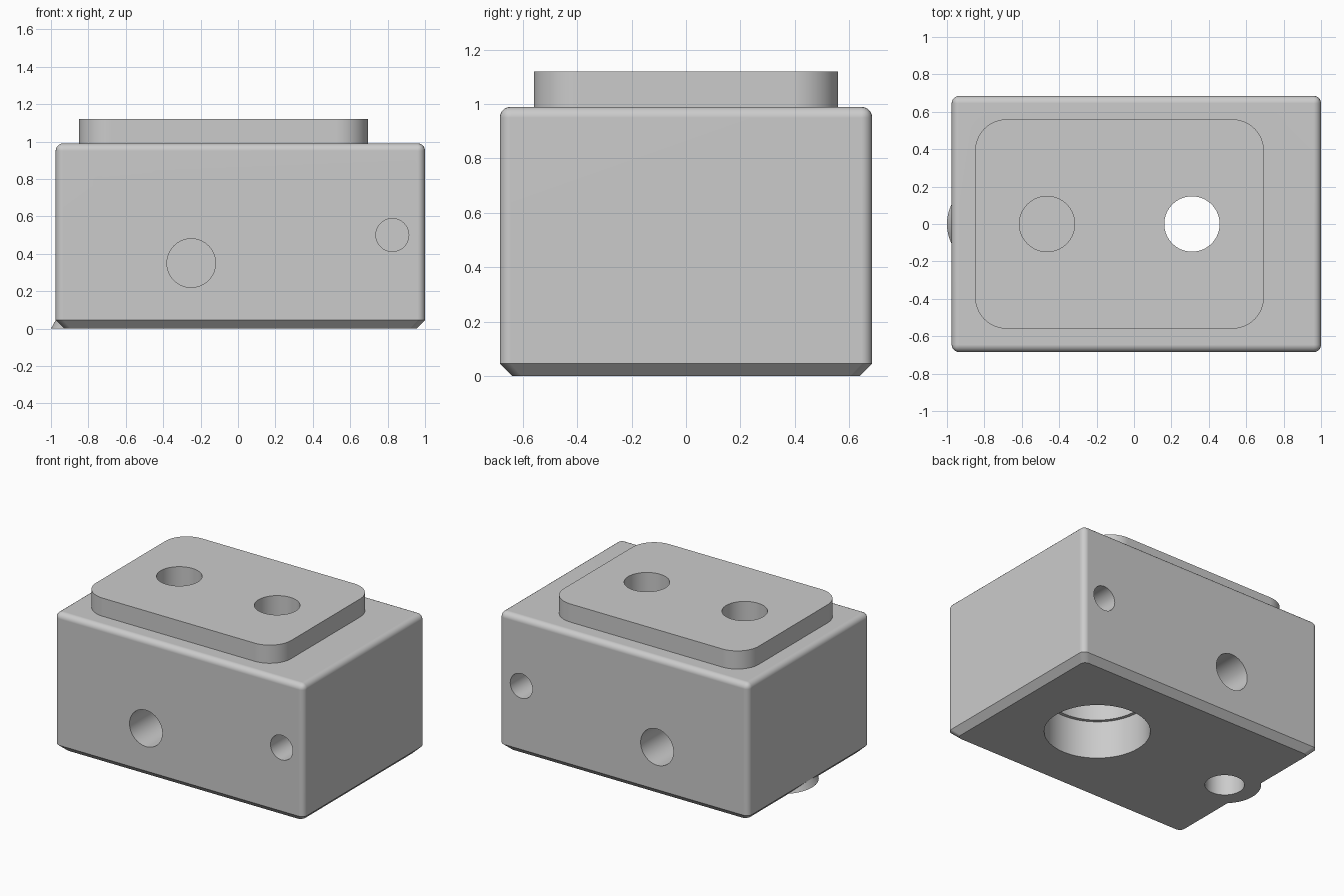
import bpy
import bmesh
from math import radians
from mathutils import Matrix, Vector

cube = bpy.data.objects.get("Cube")
if cube:
    bpy.data.objects.remove(cube, do_unlink=True)

grey = bpy.data.materials.new("machined_grey")
grey.use_nodes = True
grey.diffuse_color = (0.6, 0.6, 0.6, 1)
grey.node_tree.nodes["Principled BSDF"].inputs["Base Color"].default_value = (0.6, 0.6, 0.6, 1)


def make_object(name, bm):
    bmesh.ops.recalc_face_normals(bm, faces=bm.faces)
    mesh = bpy.data.meshes.new(name)
    bm.to_mesh(mesh)
    bm.free()
    mesh.materials.append(grey)
    obj = bpy.data.objects.new(name, mesh)
    bpy.context.collection.objects.link(obj)
    return obj


def box(low, high):
    low, high = Vector(low), Vector(high)
    bm = bmesh.new()
    bmesh.ops.create_cube(bm, size=1, matrix=Matrix.Translation((low + high) / 2)
                          @ Matrix.Diagonal((*(high - low), 1)))
    return bm


def bevel(bm, edges, width, segments):
    bmesh.ops.bevel(bm, geom=edges, offset=width, offset_type='OFFSET',
                    segments=segments, profile=0.5, affect='EDGES')


def upright(edge):
    a, b = edge.verts
    return abs(a.co.z - b.co.z) > 0.01


def cylinder(name, start, end, r1, r2=None):
    start, end = Vector(start), Vector(end)
    axis = end - start
    turn = axis.to_track_quat('Z', 'Y').to_matrix().to_4x4()
    bm = bmesh.new()
    bmesh.ops.create_cone(bm, cap_ends=True, segments=64, radius1=r1,
                          radius2=r1 if r2 is None else r2, depth=axis.length,
                          matrix=Matrix.Translation((start + end) / 2) @ turn)
    return make_object(name, bm)


def combine(target, tool, operation):
    tool.hide_render = True
    mod = target.modifiers.new(operation.lower(), 'BOOLEAN')
    mod.operation = operation
    mod.solver = 'EXACT'
    mod.object = tool
    bpy.context.view_layer.objects.active = target
    bpy.ops.object.modifier_apply(modifier=mod.name)
    bpy.data.objects.remove(tool, do_unlink=True)


# Main block: rounded top and upright edges, chamfered underside
CHAMFER = 0.045
bm = box((-0.975, -0.685, CHAMFER), (1, 0.685, 0.99))
bevel(bm, [e for e in bm.edges if upright(e) or e.verts[0].co.z > 0.9], 0.04, 5)
bm.normal_update()
base = min(bm.faces, key=lambda f: f.calc_center_median().z)
new = bmesh.ops.extrude_face_region(bm, geom=[base])["geom"]
ring = [v for v in new if isinstance(v, bmesh.types.BMVert)]
if base.is_valid:
    bmesh.ops.delete(bm, geom=[base], context='FACES_ONLY')
mid_x, half_x, half_y = 0.0125, 0.9875, 0.685
for v in ring:
    v.co.x = mid_x + (v.co.x - mid_x) * (half_x - CHAMFER) / half_x
    v.co.y *= (half_y - CHAMFER) / half_y
    v.co.z = 0
block = make_object("valve_block", bm)

# Raised top pad with rounded corners
bm = box((-0.85, -0.56, 0.9), (0.695, 0.56, 1.12))
bevel(bm, [e for e in bm.edges if upright(e)], 0.17, 12)
combine(block, make_object("top_pad", bm), 'UNION')

# Tapered lug around the small underside hole
combine(block, cylinder("lug", (-0.765, 0, 0), (-0.765, 0, 0.1), 0.235, 0.179), 'UNION')

# Stepped bore running right through the block
BORE_X = 0.31
for low, high, radius in ((-0.1, 0.27, 0.343), (0.2, 0.6, 0.32), (0.5, 1.3, 0.148)):
    combine(block, cylinder("bore", (BORE_X, 0, low), (BORE_X, 0, high), radius), 'DIFFERENCE')

# Blind holes in the top and the underside
combine(block, cylinder("top_hole", (-0.465, 0, 0.6), (-0.465, 0, 1.3), 0.148), 'DIFFERENCE')
combine(block, cylinder("under_hole", (-0.765, 0, -0.1), (-0.765, 0, 0.4), 0.128), 'DIFFERENCE')

# Matching blind ports on the front and back
for side in (-1, 1):
    for x, z, radius in ((-0.25, 0.35, 0.13), (0.825, 0.5, 0.088)):
        port = cylinder("port", (x, side * 0.25, z), (x, side * 0.8, z), radius)
        combine(block, port, 'DIFFERENCE')

# Smooth curved walls while keeping the machined edges crisp
bpy.ops.object.select_all(action='DESELECT')
block.select_set(True)
bpy.context.view_layer.objects.active = block
bpy.ops.object.shade_smooth_by_angle(angle=radians(30))
weighted = block.modifiers.new("weighted_normals", 'WEIGHTED_NORMAL')
weighted.keep_sharp = True
